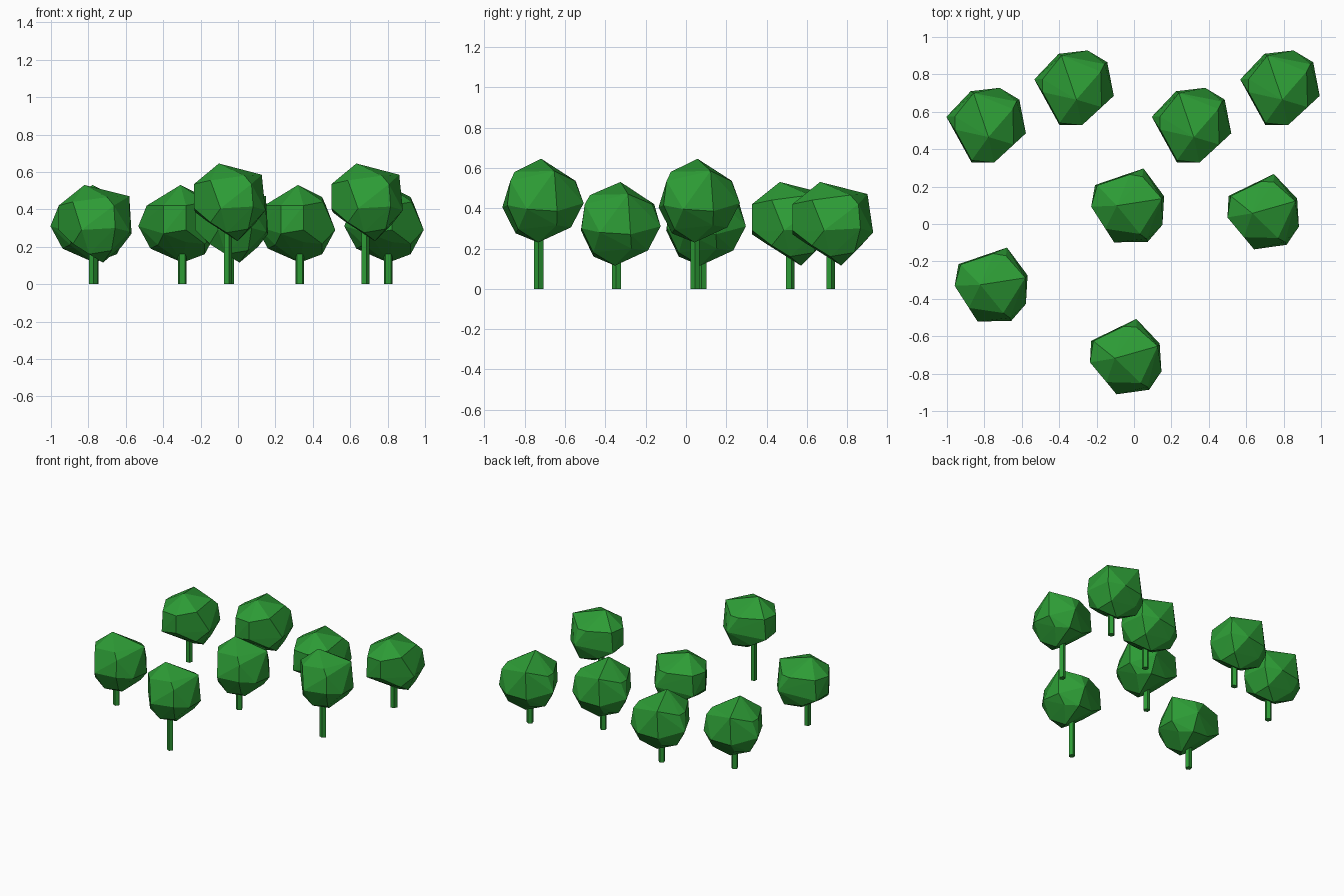
import bpy, bmesh, math
from mathutils import Matrix

if "Cube" in bpy.data.objects:
    bpy.data.objects.remove(bpy.data.objects["Cube"])

green = bpy.data.materials.new("leaf_green")
green.diffuse_color = (0.026, 0.33, 0.036, 1)
green.use_nodes = True
green.node_tree.nodes["Principled BSDF"].inputs["Base Color"].default_value = green.diffuse_color

# Corner points of the faceted crown, relative to the trunk foot
CROWN = [
    (-0.01, -0.05, 0.53), (0.12, 0.10, 0.465), (-0.09, 0.185, 0.47),
    (-0.235, 0.058, 0.31), (-0.19, -0.01, 0.42), (0.05, 0.213, 0.28),
    (0.155, 0.15, 0.30), (0.19, -0.03, 0.29), (0.02, -0.187, 0.42),
    (-0.10, -0.187, 0.27), (0.125, -0.09, 0.44), (0.0, 0.055, 0.115),
    (0.12, 0.0, 0.16), (-0.17, 0.06, 0.19), (0.02, -0.12, 0.225),
    (-0.105, 0.195, 0.27), (0.02, -0.187, 0.29), (-0.1, -0.175, 0.42),
    (0.10, 0.12, 0.18), (0.12, -0.09, 0.215), (-0.13, -0.08, 0.21),
    (-0.10, 0.14, 0.20), (0.14, 0.14, 0.42), (-0.19, 0.06, 0.42),
]


def finish(bm, name):
    mesh = bpy.data.meshes.new(name)
    bmesh.ops.recalc_face_normals(bm, faces=bm.faces[:])
    bm.to_mesh(mesh)
    bm.free()
    mesh.materials.append(green)
    obj = bpy.data.objects.new(name, mesh)
    bpy.context.collection.objects.link(obj)
    return obj


def tree(i, x, y, turn, lift, size):
    place = Matrix.Translation((x, y, 0)) @ Matrix.Rotation(math.radians(turn), 4, 'Z')
    # Faceted crown: convex hull of the corner points
    bm = bmesh.new()
    for px, py, pz in CROWN:
        bm.verts.new((px * size, py * size, pz))
    bmesh.ops.convex_hull(bm, input=bm.verts[:])
    loose = [v for v in bm.verts if not v.link_faces]
    bmesh.ops.delete(bm, geom=loose, context='VERTS')
    crown = finish(bm, f"crown_{i}")
    crown.matrix_world = Matrix.Translation((0, 0, lift)) @ place
    # Five-sided trunk reaching into the crown
    height = 0.16 + lift
    bm = bmesh.new()
    bmesh.ops.create_cone(bm, cap_ends=True, segments=5, radius1=0.024, radius2=0.024,
                          depth=height, matrix=Matrix.Translation((0, 0, height / 2)))
    trunk = finish(bm, f"trunk_{i}")
    trunk.matrix_world = place


# x, y, turn, extra trunk height, crown width factor
TREES = [
    (-0.768, 0.515, 0, 0, 1), (-0.298, 0.715, 0, 0, 1),
    (0.33, 0.515, 0, 0, 1), (0.803, 0.715, 0, 0, 1),
    (-0.045, 0.08, -100, 0, 0.98), (-0.775, -0.343, -100, 0, 0.98),
    (-0.055, -0.73, -93, 0.115, 0.96), (0.68, 0.045, -93, 0.115, 0.96),
]
for i, t in enumerate(TREES, 1):
    tree(i, *t)
